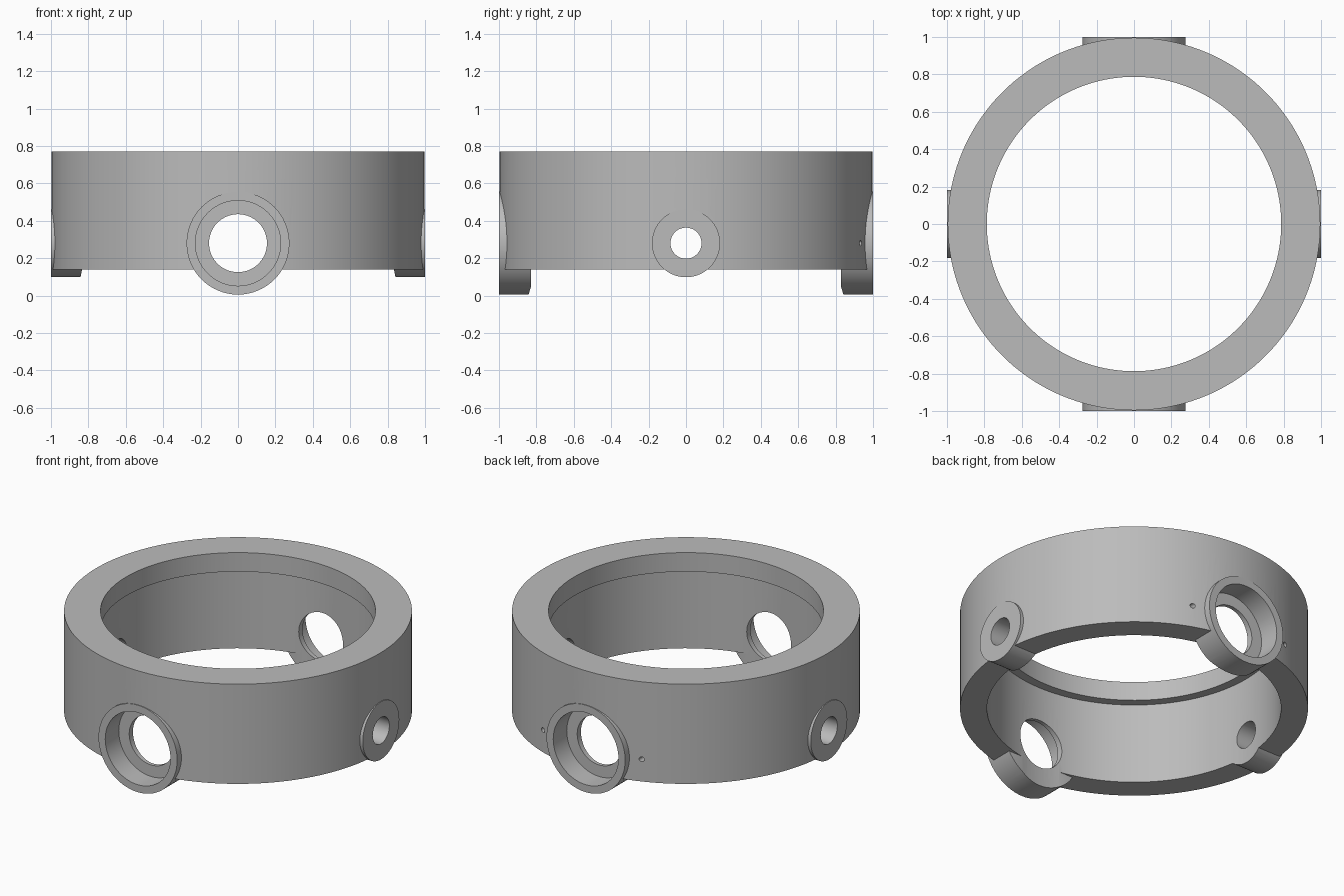
import bpy
from math import pi, radians
from mathutils import Matrix, Vector

cube = bpy.data.objects.get("Cube")
if cube:
    bpy.data.objects.remove(cube, do_unlink=True)

gray = bpy.data.materials.new("plain gray")
gray.use_nodes = True
gray.diffuse_color = (0.5, 0.5, 0.5, 1)
gray.node_tree.nodes["Principled BSDF"].inputs["Base Color"].default_value = (0.5, 0.5, 0.5, 1)

OUTER, LIP, INNER = 0.996, 0.787, 0.842
BOTTOM, TOP, STEP = 0.14, 0.77, 0.65
AXIS_Z = 0.28


def upright(name, radius, low, high, sides=160):
    """Vertical cylinder between two heights."""
    bpy.ops.mesh.primitive_cylinder_add(vertices=sides, radius=radius, depth=high - low,
                                        location=(0, 0, (low + high) / 2))
    obj = bpy.context.object
    obj.name = name
    obj.data.materials.append(gray)
    return obj


def radial(name, radius, near, far, angle, offset=0, sides=64):
    """Horizontal cylinder pointing outward; angle 0 faces the front."""
    bpy.ops.mesh.primitive_cylinder_add(vertices=sides, radius=radius, depth=far - near)
    obj = bpy.context.object
    obj.name = name
    place = Matrix.Translation(Vector((offset, -(near + far) / 2, AXIS_Z)))
    obj.matrix_world = Matrix.Rotation(angle, 4, "Z") @ place @ Matrix.Rotation(pi / 2, 4, "X")
    obj.data.materials.append(gray)
    return obj


def combine(target, tool, operation):
    tool.hide_render = True
    mod = target.modifiers.new(operation.lower(), "BOOLEAN")
    mod.operation, mod.object, mod.solver = operation, tool, "EXACT"
    bpy.context.view_layer.objects.active = target
    bpy.ops.object.modifier_apply(modifier=mod.name)
    bpy.data.objects.remove(tool, do_unlink=True)


# Solid drum with four round bosses hanging below its rim
body = upright("ring_housing", OUTER, BOTTOM, TOP)
for i in range(4):
    radius = 0.182 if i % 2 else 0.275
    combine(body, radial("boss", radius, 0.83, 1.0, i * pi / 2), "UNION")

# Hollow interior, leaving a narrower lip at the top
combine(body, upright("wide_bore", INNER, -0.2, STEP), "DIFFERENCE")
combine(body, upright("lip_bore", LIP, STEP - 0.1, TOP + 0.2), "DIFFERENCE")

# Through holes, with counterbores in the two large bosses
for i in range(4):
    angle = i * pi / 2
    hole = 0.083 if i % 2 else 0.155
    combine(body, radial("through_hole", hole, 0.6, 1.2, angle), "DIFFERENCE")
    if i % 2 == 0:
        combine(body, radial("counterbore", 0.228, 0.865, 1.2, angle), "DIFFERENCE")

# Two small blind screw holes beside the back boss
for side in (-1, 1):
    combine(body, radial("screw_hole", 0.015, 0.86, 1.2, pi, side * 0.345, 20), "DIFFERENCE")

bpy.ops.object.select_all(action="DESELECT")
body.select_set(True)
bpy.context.view_layer.objects.active = body
bpy.ops.object.shade_smooth_by_angle(angle=radians(30))
